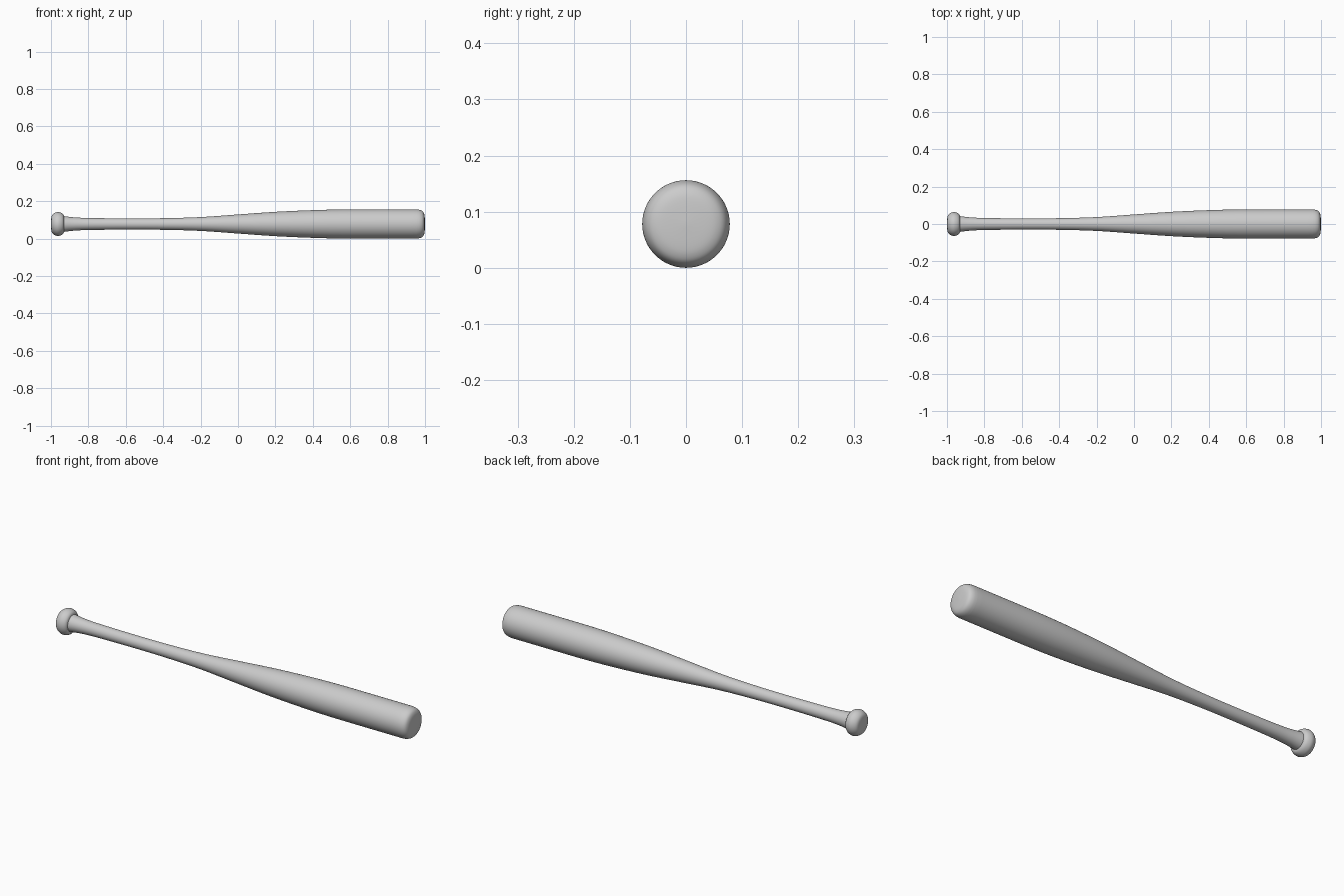
import bpy, bmesh, math
from mathutils import Vector

if "Cube" in bpy.data.objects:
    bpy.data.objects.remove(bpy.data.objects["Cube"])

AXIS_Z = 0.078
SIDES = 64


def smooth_curve(pts, steps=6):
    """Catmull-Rom curve through (x, radius) points."""
    p = [Vector(q) for q in [pts[0]] + pts + [pts[-1]]]
    out = []
    for a, b, c, d in zip(p, p[1:], p[2:], p[3:]):
        for i in range(steps):
            t = i / steps
            out.append(0.5 * (2 * b + (c - a) * t + (2 * a - 5 * b + 4 * c - d) * t * t
                              + (3 * b - a - 3 * c + d) * t ** 3))
    return out + [p[-1]]


def lathe(name, profile):
    """Turn an (x, radius) profile around the long axis."""
    bm = bmesh.new()
    rings = []
    for x, r in profile:
        if r < 1e-5:
            rings.append([bm.verts.new((x, 0, AXIS_Z))])
            continue
        rings.append([bm.verts.new((x, r * math.cos(a), AXIS_Z + r * math.sin(a)))
                      for a in (2 * math.pi * i / SIDES for i in range(SIDES))])
    for a, b in zip(rings, rings[1:]):
        for i in range(SIDES):
            j = (i + 1) % SIDES
            quad = [a[i % len(a)], a[j % len(a)], b[j % len(b)], b[i % len(b)]]
            bm.faces.new(list(dict.fromkeys(quad)))
    bmesh.ops.recalc_face_normals(bm, faces=bm.faces)
    mesh = bpy.data.meshes.new(name)
    bm.to_mesh(mesh)
    bm.free()
    obj = bpy.data.objects.new(name, mesh)
    bpy.context.collection.objects.link(obj)
    bpy.context.view_layer.objects.active = obj
    obj.select_set(True)
    bpy.ops.object.shade_smooth_by_angle(angle=math.radians(40))


# Rounded knob at the grip end
knob = smooth_curve([(-1.0, 0), (-0.999, 0.025), (-0.995, 0.045), (-0.982, 0.058),
                     (-0.964, 0.064), (-0.946, 0.06), (-0.935, 0.052), (-0.931, 0.042)], 4)

# Flared grip, taper and barrel
body = smooth_curve([(-0.931, 0.042), (-0.88, 0.036), (-0.8, 0.032), (-0.6, 0.03),
                     (-0.4, 0.031), (-0.2, 0.037), (0.0, 0.051), (0.2, 0.065),
                     (0.4, 0.074), (0.55, 0.0775), (0.7, 0.078), (0.955, 0.078)])

# Rounded barrel end with a nearly flat face
end = smooth_curve([(0.955, 0.078), (0.972, 0.0755), (0.986, 0.069), (0.994, 0.058),
                    (0.998, 0.04), (1.0, 0)], 4)

lathe("baseball_bat", knob[:-1] + body[:-1] + end)
